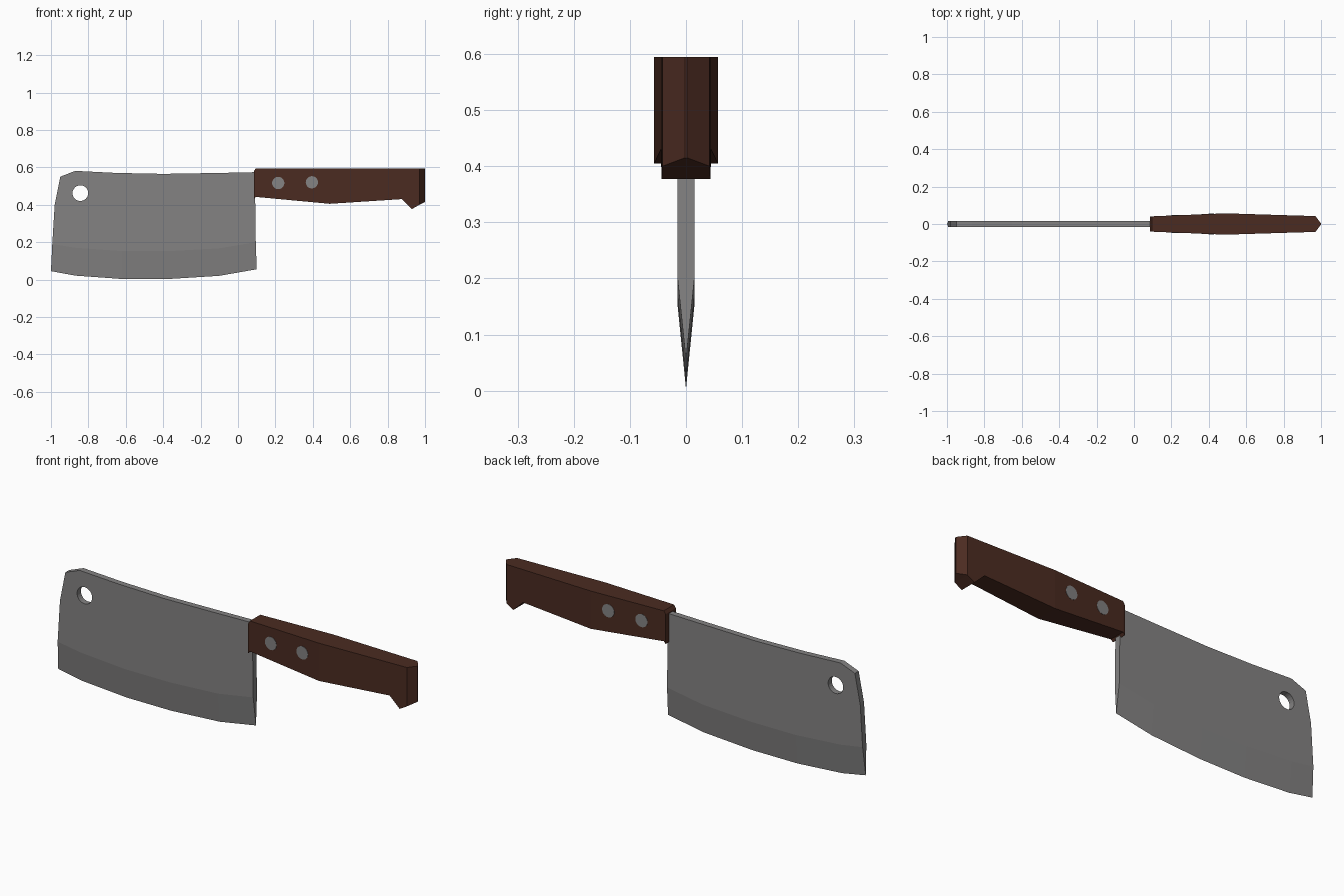
import bpy, bmesh, math

if "Cube" in bpy.data.objects:
    bpy.data.objects.remove(bpy.data.objects["Cube"])


def material(name, color):
    m = bpy.data.materials.new(name)
    m.diffuse_color = (*color, 1)
    m.use_nodes = True
    m.node_tree.nodes["Principled BSDF"].inputs["Base Color"].default_value = m.diffuse_color
    return m


steel = material("steel grey", (0.23, 0.225, 0.225))
wood = material("dark brown wood", (0.07, 0.024, 0.015))


def finish(bm, name, mat):
    bmesh.ops.recalc_face_normals(bm, faces=bm.faces)
    mesh = bpy.data.meshes.new(name)
    bm.to_mesh(mesh)
    bm.free()
    mesh.materials.append(mat)
    ob = bpy.data.objects.new(name, mesh)
    bpy.context.collection.objects.link(ob)
    return ob


# Blade: flat cheeks above the grind line, tapering to a thin curved edge
spine = [(0.09, 0.574), (-0.1, 0.57), (-0.4, 0.565), (-0.65, 0.57),
         (-0.87, 0.581), (-0.95, 0.55), (-0.98, 0.4)]
grind = [(-0.993, 0.19), (-0.87, 0.17), (-0.62, 0.152), (-0.37, 0.152),
         (-0.1, 0.167), (0.095, 0.2)]
edge = [(-1, 0.045), (-0.87, 0.021), (-0.62, 0.003), (-0.37, 0.003),
        (-0.1, 0.02), (0.1, 0.055)]
T = 0.015
bm = bmesh.new()
outline = spine + grind
front = [bm.verts.new((x, -T, z)) for x, z in outline]
back = [bm.verts.new((x, T, z)) for x, z in outline]
tip = [bm.verts.new((x, 0, z)) for x, z in edge]
bm.faces.new(front)
bm.faces.new(back[::-1])
n = len(spine)
last = len(outline) - 1
for i in range(-1, n):
    j = i % len(outline)
    k = (i + 1) % len(outline)
    bm.faces.new((front[j], front[k], back[k], back[j]))
for side in (front, back):
    for i in range(len(edge) - 1):
        bm.faces.new((side[n + i], side[n + i + 1], tip[i + 1], tip[i]))
bm.faces.new((front[n], back[n], tip[0]))
bm.faces.new((front[last], back[last], tip[-1]))
blade = finish(bm, "blade", steel)

# Hanging hole
bpy.ops.mesh.primitive_cylinder_add(vertices=24, radius=0.042, depth=0.2,
                                    location=(-0.843, 0, 0.462),
                                    rotation=(math.pi / 2, 0, 0))
cutter = bpy.context.object
cutter.name = "hole_cutter"
cutter.data.materials.append(steel)
cut = blade.modifiers.new("hanging hole", "BOOLEAN")
cut.operation = "DIFFERENCE"
cut.solver = "EXACT"
cut.object = cutter
cutter.hide_render = True
cutter.hide_set(True)

# Handle: rectangular sections (x, half width, bottom, top) lofted to a ridged butt
sections = [(0.085, 0.04, 0.43, 0.58), (0.095, 0.041, 0.442, 0.595),
            (0.49, 0.057, 0.405, 0.595), (0.875, 0.045, 0.43, 0.595),
            (0.93, 0.0435, 0.377, 0.595), (0.97, 0.042, 0.4, 0.595),
            (1.0, 0.002, 0.415, 0.595)]
bm = bmesh.new()
rings = [[bm.verts.new((x, y, z)) for y, z in ((-w, lo), (w, lo), (w, hi), (-w, hi))]
         for x, w, lo, hi in sections]
bm.faces.new(rings[0])
bm.faces.new(rings[-1])
for a, b in zip(rings, rings[1:]):
    for i in range(4):
        j = (i + 1) % 4
        bm.faces.new((a[i], a[j], b[j], b[i]))
finish(bm, "handle", wood)


# Rivets: through pins, sheared to sit just proud of the swelling handle sides
def side_y(x):
    return 0.041 + (x - 0.095) * 0.016 / 0.395 + 0.0015


for index, (x, z) in enumerate(((0.215, 0.516), (0.395, 0.52))):
    bm = bmesh.new()
    bmesh.ops.create_cone(bm, cap_ends=True, segments=20, radius1=0.033,
                          radius2=0.033, depth=2)
    for v in bm.verts:
        px, pz, s = v.co.x + x, v.co.y + z, v.co.z
        v.co = (px, math.copysign(side_y(px), s), pz)
    finish(bm, f"rivet_{index + 1}", steel)
